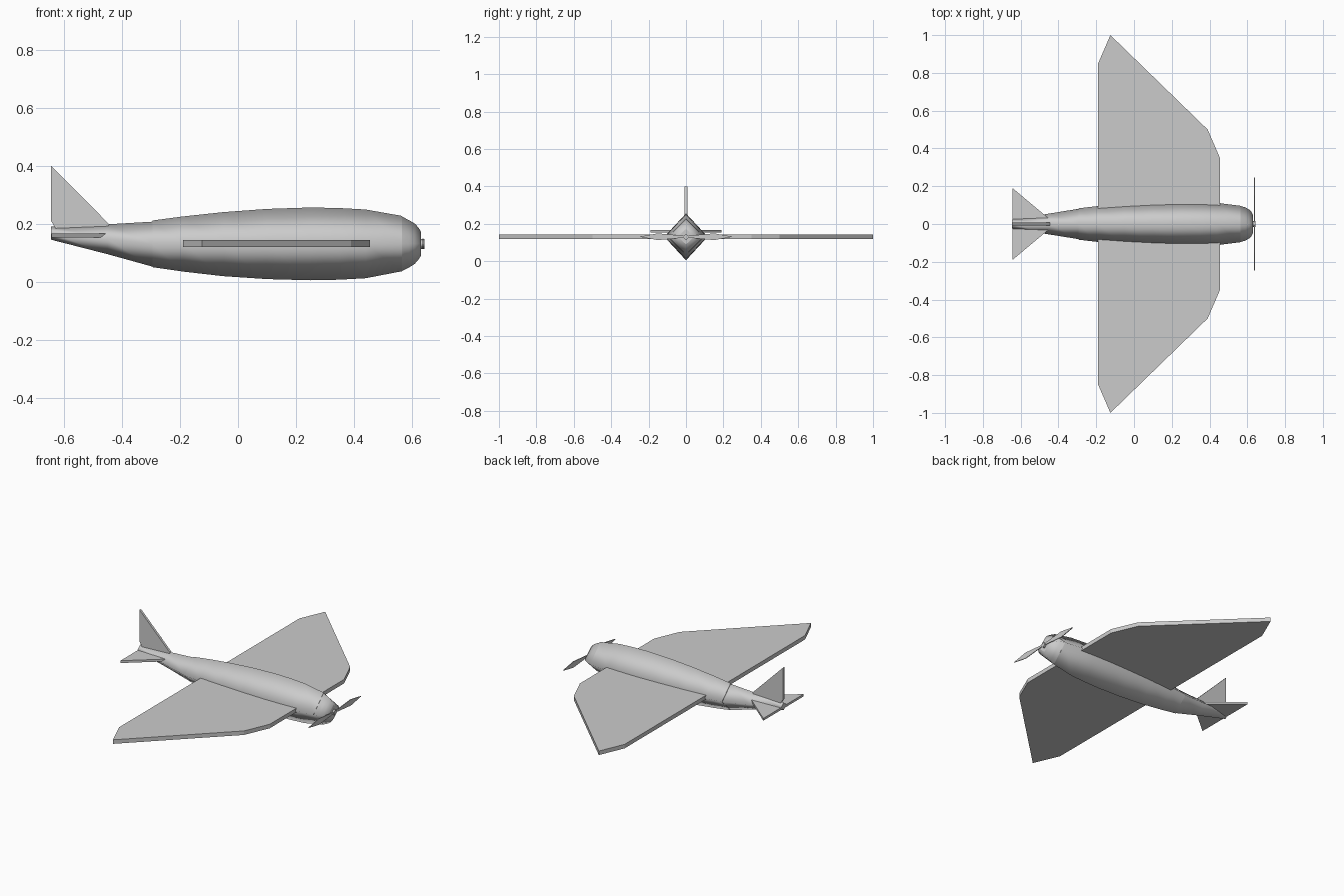
import bpy, bmesh

if "Cube" in bpy.data.objects:
    bpy.data.objects.remove(bpy.data.objects["Cube"])


def make(name, verts, faces, smooth=False):
    me = bpy.data.meshes.new(name)
    me.from_pydata(verts, [], faces)
    bm = bmesh.new()
    bm.from_mesh(me)
    bmesh.ops.recalc_face_normals(bm, faces=bm.faces)
    for f in bm.faces:
        f.smooth = smooth and len(f.verts) == 4 and abs(f.normal.x) < 0.95
    bm.to_mesh(me)
    bm.free()
    ob = bpy.data.objects.new(name, me)
    bpy.context.collection.objects.link(ob)
    return ob


def diamond_loft(name, stations):
    """Four-sided smooth body through (x, half width, bottom z, top z)."""
    verts, faces = [], []
    for x, w, lo, hi in stations:
        c = (lo + hi) / 2
        verts += [(x, w, c), (x, 0, hi), (x, -w, c), (x, 0, lo)]
    n = len(stations)
    for i in range(n - 1):
        for k in range(4):
            a, b = 4 * i + k, 4 * i + (k + 1) % 4
            faces.append((a, b, b + 4, a + 4))
    faces += [(0, 1, 2, 3), tuple(range(4 * n - 4, 4 * n))]
    return make(name, verts, faces, True)


def plate(name, outline, place, half):
    """Flat slab: 2D outline put in space by place(u, v, offset)."""
    n = len(outline)
    verts = [place(u, v, s) for s in (-half, half) for u, v in outline]
    faces = [tuple(range(n)), tuple(range(n, 2 * n))]
    faces += [(i, (i + 1) % n, n + (i + 1) % n, n + i) for i in range(n)]
    return make(name, verts, faces)


def both_sides(half):
    return half + [(u, -v) for u, v in reversed(half)]


# Body in three sections
diamond_loft("fuselage", [
    (-0.295, 0.083, 0.05, 0.211), (-0.19, 0.095, 0.035, 0.225),
    (-0.05, 0.105, 0.019, 0.24), (0.1, 0.112, 0.009, 0.251),
    (0.25, 0.116, 0.005, 0.256), (0.35, 0.115, 0.007, 0.254),
    (0.44, 0.112, 0.012, 0.249), (0.565, 0.096, 0.036, 0.227)])
diamond_loft("tail_cone", [
    (-0.645, 0.025, 0.145, 0.19), (-0.45, 0.055, 0.095, 0.198),
    (-0.295, 0.08, 0.052, 0.207)])
diamond_loft("cowling", [
    (0.565, 0.095, 0.037, 0.225), (0.59, 0.088, 0.049, 0.212),
    (0.61, 0.076, 0.062, 0.2), (0.623, 0.063, 0.077, 0.186),
    (0.631, 0.045, 0.09, 0.172)])

# Wing
flat = lambda z: (lambda u, v, s: (u, v, z + s))
plate("wing", both_sides([(-0.19, 0.85), (-0.125, 1.0), (0.39, 0.5), (0.455, 0.35)]),
      flat(0.131), 0.012)

# Tail surfaces
plate("tailplane", [(-0.643, 0.19), (-0.44, 0.02), (-0.44, -0.02), (-0.643, -0.19)],
      flat(0.16), 0.007)
plate("fin", [(-0.645, 0.4), (-0.445, 0.199), (-0.45, 0.17), (-0.62, 0.17), (-0.645, 0.21)],
      lambda u, v, s: (u, s, v), 0.007)

# Propeller
diamond_loft("propeller_hub", [(0.625, 0.017, 0.113, 0.147), (0.643, 0.017, 0.113, 0.147)])
for side, name in ((1, "propeller_blade_left"), (-1, "propeller_blade_right")):
    plate(name, [(0.0, 0.004), (0.15, 0.018), (0.245, 0.001),
                 (0.245, -0.001), (0.15, -0.018), (0.0, -0.004)],
          lambda u, v, s: (0.638 + s, side * u, 0.131 + v), 0.002)
